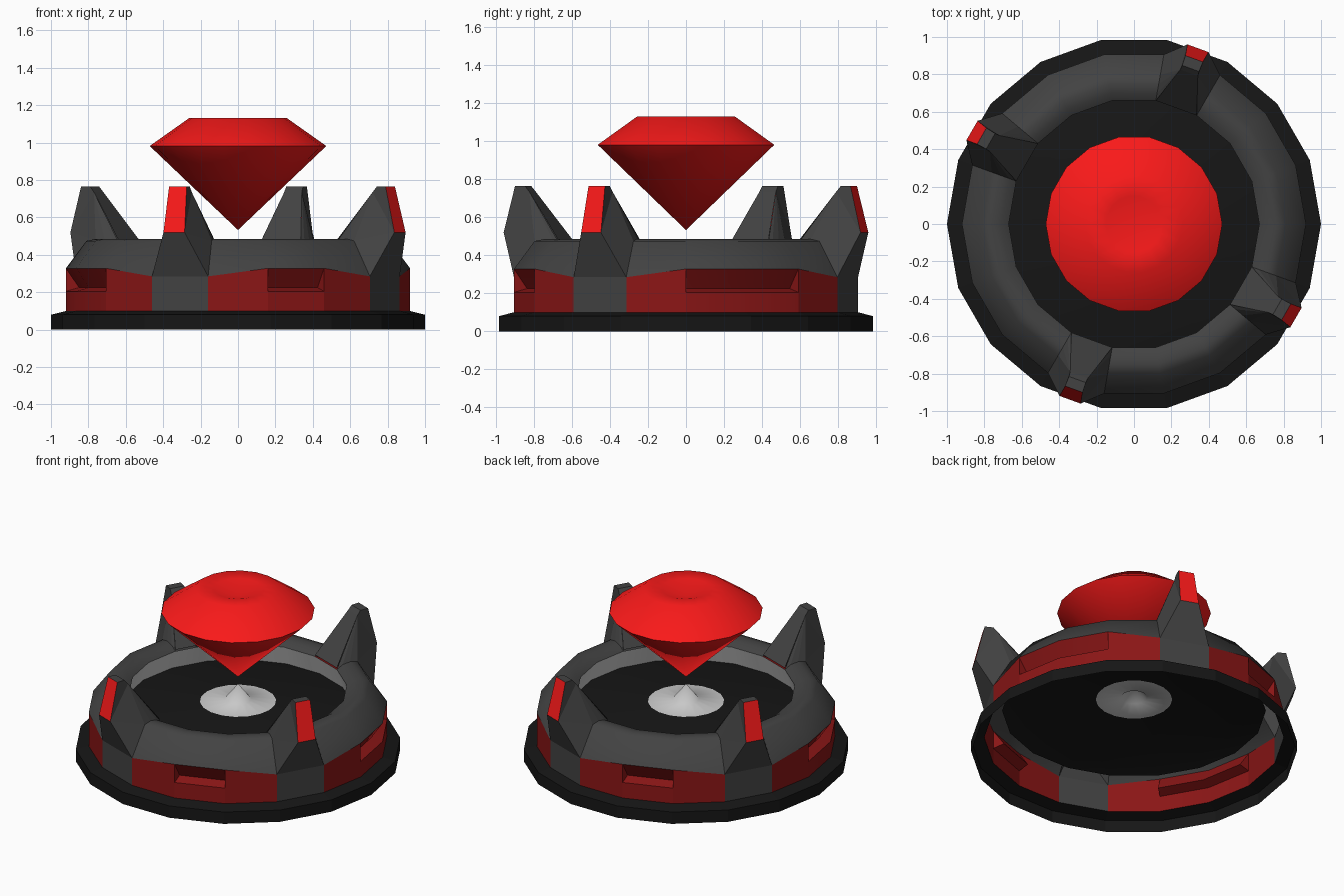
import bpy, bmesh, math
from mathutils import Vector

if "Cube" in bpy.data.objects:
    bpy.data.objects.remove(bpy.data.objects["Cube"])

N = 18                        # sides of every ring
CLAWS = (3, 7, 12, 16)        # segment index i covers angle 20i .. 20(i+1)
RECESS = (0, 1, 9, 10, 5, 14)
LOW = {i for c in CLAWS for i in (c, c + 1)}   # corners where the red wall dips


def mat(name, rgb):
    m = bpy.data.materials.new(name)
    m.diffuse_color = (*rgb, 1)
    m.use_nodes = True
    m.node_tree.nodes["Principled BSDF"].inputs["Base Color"].default_value = m.diffuse_color
    return m


BLACK = mat("black", (0.008, 0.008, 0.008))
DARK = mat("dark_grey", (0.055, 0.055, 0.055))
DEEP = mat("deep_red", (0.26, 0.008, 0.008))
RED = mat("bright_red", (0.95, 0.01, 0.01))


def pt(r, z, i):
    a = 2 * math.pi * i / N
    return Vector((r * math.cos(a), r * math.sin(a), z))


def wall_top(i):
    return 0.285 if i % N in LOW else 0.328


def finish(name, bm, mats, smooth=None):
    bmesh.ops.remove_doubles(bm, verts=bm.verts, dist=1e-4)
    me = bpy.data.meshes.new(name)
    bm.to_mesh(me)
    bm.free()
    for m in mats:
        me.materials.append(m)
    ob = bpy.data.objects.new(name, me)
    bpy.context.collection.objects.link(ob)
    if smooth:
        bpy.ops.object.select_all(action='DESELECT')
        ob.select_set(True)
        bpy.context.view_layer.objects.active = ob
        bpy.ops.object.shade_smooth_by_angle(angle=math.radians(smooth))
    return ob


def face(bm, pts, mi=0):
    bm.faces.new([bm.verts.new(p) for p in pts]).material_index = mi


def strip(bm, prof, i):
    """One segment of a revolved profile; z may be a function of the corner."""
    h = lambda z, k: z(k) if callable(z) else z
    for (r0, z0), (r1, z1) in zip(prof, prof[1:]):
        face(bm, [pt(r0, h(z0, i), i), pt(r0, h(z0, i + 1), i + 1),
                  pt(r1, h(z1, i + 1), i + 1), pt(r1, h(z1, i), i)])


def revolve(name, prof, mats, smooth=None, skip=()):
    bm = bmesh.new()
    for i in range(N):
        if i not in skip:
            strip(bm, prof, i)
    return finish(name, bm, mats, smooth)


# Open base rim, rounded top ring, inner wall, floor and centre emitter
RING = [(0.81, 0.475), (0.76, 0.485), (0.71, 0.475), (0.67, 0.45)]
revolve("base_rim", [(1, 0), (1, 0.08), (0.92, 0.1)], [BLACK])
revolve("top_ring", [(0.92, wall_top)] + RING, [DARK], 60, CLAWS)
revolve("inner_wall", [(0.67, 0.45), (0.71, 0.32)], [], 40)
revolve("floor", [(0.81, 0.29), (0.71, 0.32), (0.235, 0.37)], [BLACK], 40)
revolve("emitter", [(0.235, 0.37), (0.08, 0.385), (0, 0.485)], [], 60)

# Red wall with recessed slots
bm = bmesh.new()
SLOT = [(0.92, 0.205), (0.85, 0.225), (0.87, 0.255), (0.92, 0.328)]
for i in range(N):
    if i in CLAWS:
        continue
    if i not in RECESS:
        strip(bm, [(0.92, 0.1), (0.92, wall_top)], i)
        continue
    strip(bm, [(0.92, 0.1)] + SLOT, i)
    if i - 1 not in RECESS:
        face(bm, [pt(r, z, i) for r, z in SLOT])
    if i + 1 not in RECESS:
        face(bm, [pt(r, z, i + 1) for r, z in reversed(SLOT)])
finish("red_wall", bm, [DEEP], 30)

# Claws: pairs of points lofted from the wall foot over the tip to the ring's inside
for n, i in enumerate(CLAWS):
    a = 2 * math.pi * (i + 0.5) / N
    out, side = Vector((math.cos(a), math.sin(a), 0)), Vector((-math.sin(a), math.cos(a), 0))

    def base(r, z):
        return pt(r, z, i), pt(r, z, i + 1)

    def tip(d, z, w):
        p = out * d + Vector((0, 0, z))
        return p - side * w, p + side * w

    foot, wall = base(0.92, 0.1), base(0.92, 0.285)
    knee, top = tip(1.0, 0.52, 0.06), tip(0.94, 0.765, 0.05)
    back, neck, rim = tip(0.885, 0.765, 0.048), tip(0.86, 0.735, 0.05), base(0.67, 0.46)
    rows = [foot, wall, knee, top, back, neck, rim]
    bm = bmesh.new()
    for k, (p, q) in enumerate(zip(rows, rows[1:])):
        face(bm, [p[0], p[1], q[1], q[0]], 1 if k == 2 else 0)
    # Side flanks fan down to the cross-section of the ring
    ring = [base(r, z) for r, z in RING]
    flanks = [(wall, knee, ring[0]), (ring[0], knee, neck), (knee, top, back, neck)]
    flanks += [(p, neck, q) for q, p in zip(ring[1:], ring)]
    for s in (0, 1):
        for f in flanks:
            pts = [v[s] for v in f]
            face(bm, pts if s else pts[::-1])
    finish(f"claw_{n + 1}", bm, [DARK, RED])

# Floating gem with a small dimple in its flat top
revolve("gem", [(0, 0.533), (0.472, 0.982), (0.26, 1.132), (0.15, 1.13), (0, 1.085)], [RED], 50)
